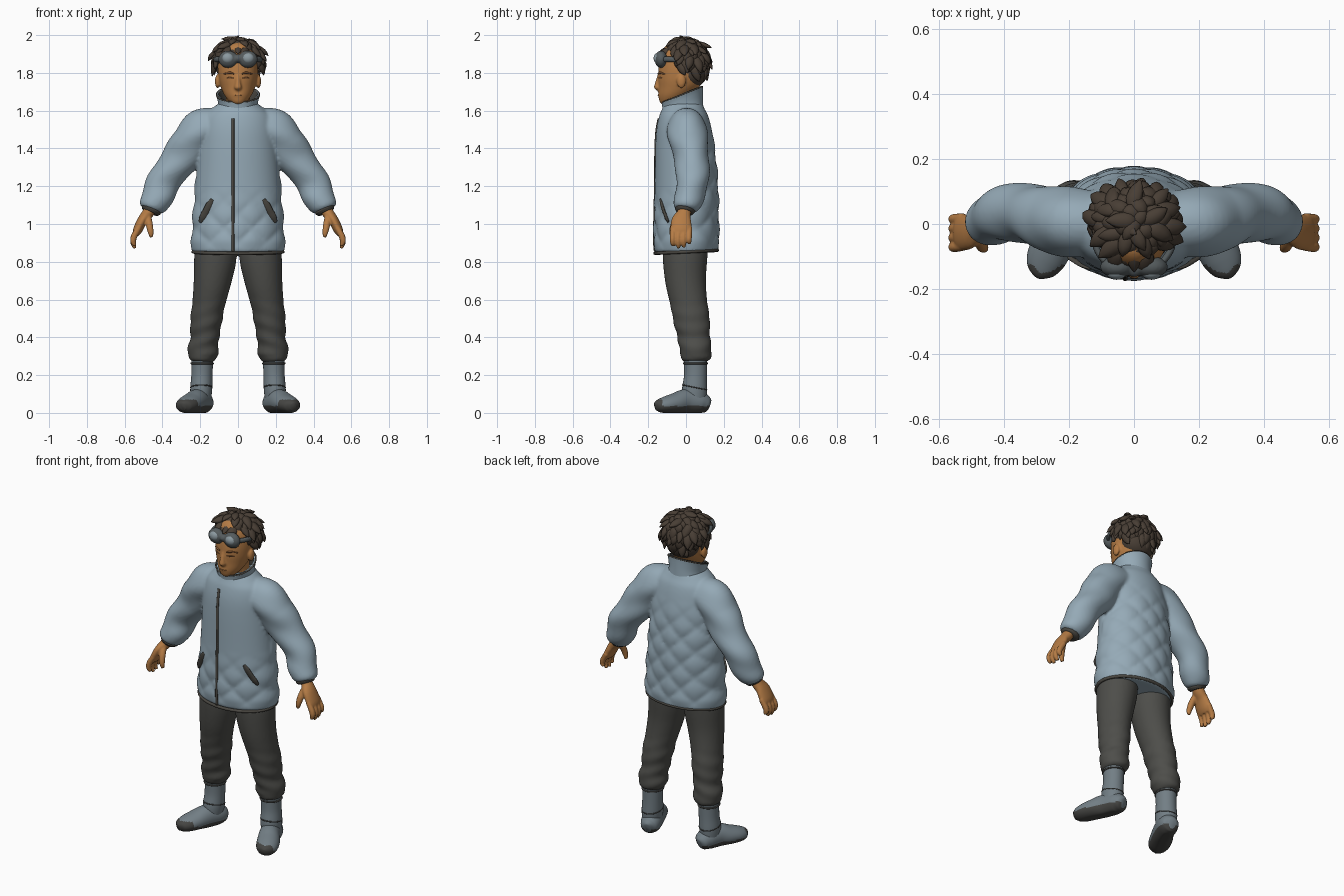
import bpy, bmesh, math, random
from mathutils import Vector

random.seed(4)
if "Cube" in bpy.data.objects:
    bpy.data.objects.remove(bpy.data.objects["Cube"])


def material(name, *rgb):
    mat = bpy.data.materials.new(name)
    mat.use_nodes = True
    mat.diffuse_color = (*rgb, 1)
    mat.node_tree.nodes["Principled BSDF"].inputs["Base Color"].default_value = (*rgb, 1)
    return mat


JACKET = material("pale blue cloth", .30, .40, .47)
TRIM = material("dark trim", .07, .065, .055)
PANTS = material("charcoal cloth", .075, .075, .068)
BOOT = material("slate rubber", .17, .21, .235)
SOLE = material("dark sole", .06, .06, .056)
SKIN = material("warm skin", .46, .20, .06)
SHADE = material("skin crease", .24, .10, .035)
HAIR = material("dark brown hair", .065, .048, .035)
FRAME = material("goggle frame", .09, .105, .11)
LENS = material("goggle lens", .26, .32, .35)


def spline(keys, steps):
    """Smooth in-between rows for a list of equal length tuples."""
    rows = []
    for i in range(len(keys) - 1):
        quad = [keys[max(i - 1, 0)], keys[i], keys[i + 1], keys[min(i + 2, len(keys) - 1)]]
        for s in range(steps):
            t = s / steps
            rows.append([b + t * ((c - a) + t * (2 * a - 5 * b + 4 * c - d + t * (3 * (b - c) + d - a))) / 2
                         for a, b, c, d in zip(*quad)])
    return rows + [list(keys[-1])]


def loft(bm, keys, flip=1, sides=28, steps=5, ref=(0, 1, 0), flat=False, slope=0, relief=None, caps=True):
    """Skin elliptical sections (x, y, z, half width, half depth)."""
    rows = spline(keys, steps)
    centres = [Vector(r[:3]) for r in rows]
    rings = []
    for i, (c, row) in enumerate(zip(centres, rows)):
        if flat:
            u, v = Vector((1, 0, 0)), Vector((0, 1, slope))
        else:
            along = (centres[min(i + 1, len(rows) - 1)] - centres[max(i - 1, 0)]).normalized()
            u = along.cross(Vector(ref)).normalized()
            v = u.cross(along)
        ring = []
        for k in range(sides):
            angle = math.tau * k / sides
            p = c + u * row[3] * math.cos(angle) + v * row[4] * math.sin(angle)
            if relief:
                p += (p - c).normalized() * relief(p)
            ring.append(bm.verts.new((p.x * flip, p.y, max(p.z, 0))))
        rings.append(ring)
    for low, high in zip(rings, rings[1:]):
        for k in range(sides):
            n = (k + 1) % sides
            bm.faces.new((low[k], low[n], high[n], high[k]))
    if caps:
        bm.faces.new(rings[0])
        bm.faces.new(rings[-1])


def ball(bm, centre, size):
    made = bmesh.ops.create_uvsphere(bm, u_segments=24, v_segments=14, radius=1)
    for v in made["verts"]:
        v.co = Vector(a * s + c for a, s, c in zip(v.co, size, centre))


def finish(name, bm, mats, rule=None, voxel=0, relax=3):
    bmesh.ops.recalc_face_normals(bm, faces=bm.faces)
    for f in bm.faces:
        f.smooth = True
        f.material_index = rule(f.calc_center_median()) if rule else 0
    mesh = bpy.data.meshes.new(name)
    bm.to_mesh(mesh)
    bm.free()
    for m in mats:
        mesh.materials.append(m)
    obj = bpy.data.objects.new(name, mesh)
    bpy.context.collection.objects.link(obj)
    if voxel:
        mod = obj.modifiers.new("blend", 'REMESH')
        mod.mode, mod.voxel_size, mod.use_smooth_shade = 'VOXEL', voxel, True
        soft = obj.modifiers.new("soften", 'SMOOTH')
        soft.factor, soft.iterations = .5, relax
    return obj


def piece(name, mat, keys, mirror=False, **options):
    bm = bmesh.new()
    for s in (1, -1) if mirror else (1,):
        loft(bm, keys, s, **options)
    return finish(name, bm, [mat])


def cord(name, mat, points, radius):
    """Closed round piping through the points."""
    curve = bpy.data.curves.new(name, 'CURVE')
    curve.dimensions, curve.bevel_depth, curve.bevel_resolution = '3D', radius, 2
    line = curve.splines.new('POLY')
    line.points.add(len(points) - 1)
    for p, co in zip(line.points, points):
        p.co = (*co, 1)
    line.use_cyclic_u = True
    curve.materials.append(mat)
    bpy.context.collection.objects.link(bpy.data.objects.new(name, curve))


def oval(x, y, z, rx, ry, slope=0, count=40):
    turns = [math.tau * k / count for k in range(count)]
    return [(x + rx * math.cos(a), y + ry * math.sin(a), z + slope * ry * math.sin(a)) for a in turns]


# Jacket: quilted body and puffy sleeves blended together
BODY = [(0, 0, .85, .235, .16), (0, .002, .875, .247, .171), (0, .002, 1, .24, .17),
        (0, .002, 1.2, .225, .166), (0, -.005, 1.4, .21, .157), (0, -.01, 1.5, .2, .146),
        (0, -.012, 1.57, .18, .13), (0, -.014, 1.61, .14, .112), (0, -.015, 1.64, .1, .1)]


def quilt(p):
    top = 1.5 if p.y > 0 else 1.2
    fade = min(max((top - p.z) * 6, 0), 1) * min(max((p.z - .86) * 20, 0), 1)
    k = math.pi / .15
    return fade * (.013 * math.sqrt(abs(math.sin(k * (p.x + p.z)) * math.sin(k * (p.x - p.z)))) - .006)


def puff(p):
    return .004 * math.sin(p.z * 42 + p.x * 12)


jacket = bmesh.new()
loft(jacket, BODY, sides=120, steps=12, flat=True, relief=quilt)
SLEEVE = [(.08, 0, 1.535, .08, .09), (.19, .005, 1.50, .108, .105), (.25, .015, 1.425, .107, .1),
          (.31, .03, 1.34, .098, .092), (.39, .035, 1.23, .088, .085), (.43, .015, 1.14, .084, .078),
          (.453, 0, 1.09, .072, .064), (.46, -.004, 1.073, .05, .05)]
for side in (1, -1):
    loft(jacket, SLEEVE, side, sides=40, steps=8, relief=puff)
finish("jacket", jacket, [JACKET], voxel=.009)

collar = piece("collar", JACKET, [(0, -.014, 1.57, .112, .106), (0, -.016, 1.62, .104, .106),
               (0, -.018, 1.66, .109, .107), (0, -.02, 1.685, .117, .109)],
               flat=True, slope=.4, sides=48, caps=False)
collar.data.materials.append(TRIM)
wall = collar.modifiers.new("wall", 'SOLIDIFY')
wall.thickness, wall.material_offset = .014, 1
cord("collar_edge", TRIM, oval(0, -.02, 1.685, .113, .105, .4), .005)
cord("hem_trim", TRIM, oval(0, .001, .853, .238, .165, .05), .009)

# Zip and slanted pockets follow the front of the jacket
PROFILE = spline(BODY, 12)


def front(x, z, lift=0):
    row = min(PROFILE, key=lambda r: abs(r[2] - z))
    return (x, row[1] - row[4] * math.sqrt(1 - (x / row[3]) ** 2) - lift, z)


zip_path = [front(-.027, .855 + .0585 * i, .001) + (.008, .006) for i in range(13)]
piece("zip", TRIM, zip_path, sides=10)
pocket = [front(.135 + .013 * i, 1.13 - .024 * i, .002) + ((.010, .005) if i in (0, 5) else (.019, .008))
          for i in range(6)]
piece("pockets", TRIM, pocket, mirror=True, sides=12)
piece("cuffs", TRIM, [(.455, -.003, 1.085, .05, .05), (.460, -.004, 1.075, .055, .054),
                      (.466, -.006, 1.062, .045, .045)], mirror=True)

# Trousers
LEG = [(.115, 0, .93, .105, .12), (.12, -.005, .82, .112, .118), (.135, -.002, .7, .1, .108),
       (.155, .015, .58, .087, .098), (.168, .03, .49, .084, .096), (.178, .043, .39, .076, .085),
       (.186, .052, .32, .082, .084), (.188, .05, .285, .07, .074), (.189, .05, .27, .055, .058)]
trousers = bmesh.new()
for side in (1, -1):
    loft(trousers, LEG, side, sides=40, steps=8,
         relief=lambda p: .004 * math.sin(p.z * 75 + p.x * 25) * max(0, 1 - abs(p.z - .38) * 4))
finish("trousers", trousers, [PANTS], voxel=.01)

# Boots with dark soles and toe caps, turned outwards
SHAFT = [(.189, .05, .305, .058, .062), (.191, .05, .2, .056, .06),
         (.195, .045, .12, .058, .066), (.198, .045, .04, .05, .06)]
FOOT = [(.176, .122, .04, .02, .03), (.180, .108, .045, .045, .045), (.188, .07, .055, .058, .06),
        (.215, .0, .06, .059, .066), (.248, -.06, .05, .064, .054), (.272, -.11, .042, .060, .044),
        (.286, -.145, .037, .043, .033), (.292, -.162, .032, .015, .02)]
boots = bmesh.new()
for side in (1, -1):
    loft(boots, SHAFT, side)
    loft(boots, FOOT, side, ref=(0, 0, 1), steps=8, sides=40)
finish("boots", boots, [BOOT, SOLE], rule=lambda c: int(c.z < .036 or (c.y < -.125 and c.z < .07)))
for side, label in ((1, "left"), (-1, "right")):
    cord(label + "_boot_band", SOLE, oval(.19 * side, .05, .262, .058, .062), .005)
    cord(label + "_boot_strap", SOLE, oval(.194 * side, .046, .135, .056, .063, -.2), .004)

# Hands with four curled fingers and a thumb
hands = bmesh.new()
for side in (1, -1):
    loft(hands, [(.45, -.004, 1.11, .03, .034), (.475, -.01, 1.06, .031, .036), (.505, -.024, 1.02, .027, .052),
                 (.53, -.026, .97, .025, .056), (.54, -.026, .945, .018, .05)], side)
    for i in range(4):
        y, drop = -.068 + i * .029, (.012, 0, .004, .025)[i]
        loft(hands, [(.525, y, .98, .015, .015), (.55, y - .003, .935, .017, .0155),
                     (.555, y - .003, .90 + drop / 2, .015, .014), (.545, y, .872 + drop, .009, .009)], side, sides=14)
    loft(hands, [(.48, -.03, 1.05, .018, .018), (.47, -.062, 1.0, .019, .018),
                 (.463, -.074, .96, .016, .015), (.458, -.074, .93, .009, .009)], side, sides=14)
finish("hands", hands, [SKIN], voxel=.005, relax=2)

# Head, nose, ears and neck
head = bmesh.new()
loft(head, [(0, 0, 1.56, .07, .07), (0, 0, 1.64, .063, .07), (0, 0, 1.72, .065, .07)], flat=True)
loft(head, [(0, -.1, 1.632, .02, .022), (0, -.088, 1.645, .043, .05), (0, -.063, 1.68, .071, .083),
            (0, -.038, 1.725, .091, .108), (0, -.03, 1.77, .102, .118), (0, -.026, 1.83, .106, .119),
            (0, -.022, 1.9, .098, .11), (0, -.02, 1.95, .065, .08), (0, -.02, 1.97, .03, .03)],
     flat=True, sides=40)
loft(head, [(0, -.137, 1.795, .010, .012), (0, -.148, 1.755, .013, .014),
            (0, -.152, 1.722, .019, .017), (0, -.146, 1.708, .010, .010)], flat=True)
ball(head, (0, -.138, 1.682), (.027, .011, .009))
for side in (1, -1):
    ball(head, (.108 * side, -.025, 1.755), (.014, .024, .036))
finish("head", head, [SKIN], voxel=.006, relax=2)
piece("brows", SHADE, [(.022, -.147, 1.795, .003, .004), (.045, -.138, 1.801, .006, .005),
                       (.075, -.110, 1.793, .003, .004)], mirror=True, sides=10)
piece("eyes", SHADE, [(.024, -.144, 1.772, .002, .003), (.043, -.136, 1.774, .005, .004),
                      (.062, -.123, 1.771, .002, .003)], mirror=True, sides=10)
piece("mouth", SHADE, [(-.022, -.142, 1.683, .001, .003), (0, -.148, 1.682, .002, .003),
                       (.022, -.142, 1.683, .001, .003)], sides=8)

# Hair: scalp mass and overlapping locks running away from the crown
hair = bmesh.new()
ball(hair, (0, -.002, 1.868), (.118, .113, .108))
ball(hair, (0, .03, 1.80), (.102, .078, .082))
COUNT = 150
for i in range(COUNT):
    height = 1 - 1.75 * i / COUNT
    spin = i * 2.39996
    flatness = math.sqrt(1 - height * height)
    d = Vector((flatness * math.cos(spin), flatness * math.sin(spin), height))
    if d.y < .1 + min(height, 0) * -.6 and height < .3 and not (abs(d.x) > .75 and height > -.25):
        continue
    if d.y < -.45 and height < .42:
        continue
    root = Vector((d.x * .112, d.y * .105 - .002, 1.865 + d.z * .1))
    fall = (Vector((0, 0, -1)) + d * d.z + Vector((random.uniform(-.5, .5), random.uniform(-.5, .5), 0))).normalized()
    size = random.uniform(.8, 1.2)
    path = [root - fall * .025, root + d * .012, root + fall * .035 * size + d * .017,
            root + fall * .062 * size + d * random.uniform(.008, .022)]
    widths = (.010, .023, .019, .002)
    loft(hair, [(*p, w * size, w * size * .6) for p, w in zip(path, widths)], sides=8, steps=3, ref=d)
loft(hair, [(-.02, 0, 1.955, .02, .025), (-.015, -.015, 1.982, .018, .02), (.005, -.03, 1.998, .003, .004)],
     sides=8, flat=True)
finish("hair", hair, [HAIR])

# Goggles pushed up on the forehead
goggles, lenses = bmesh.new(), bmesh.new()
for side in (1, -1):
    ball(goggles, (.052 * side, -.132, 1.872), (.052, .034, .046))
    ball(lenses, (.054 * side, -.148, 1.877), (.032, .0235, .029))
ball(goggles, (0, -.138, 1.876), (.03, .025, .022))
finish("goggle_frame", goggles, [FRAME], voxel=.006)
finish("goggle_lenses", lenses, [LENS])
piece("goggle_strap", FRAME, [(.09, -.115, 1.872, .014, .01), (.115, -.075, 1.872, .014, .01),
                              (.124, -.02, 1.87, .014, .007)], mirror=True, ref=(1, 0, 0), sides=12)
